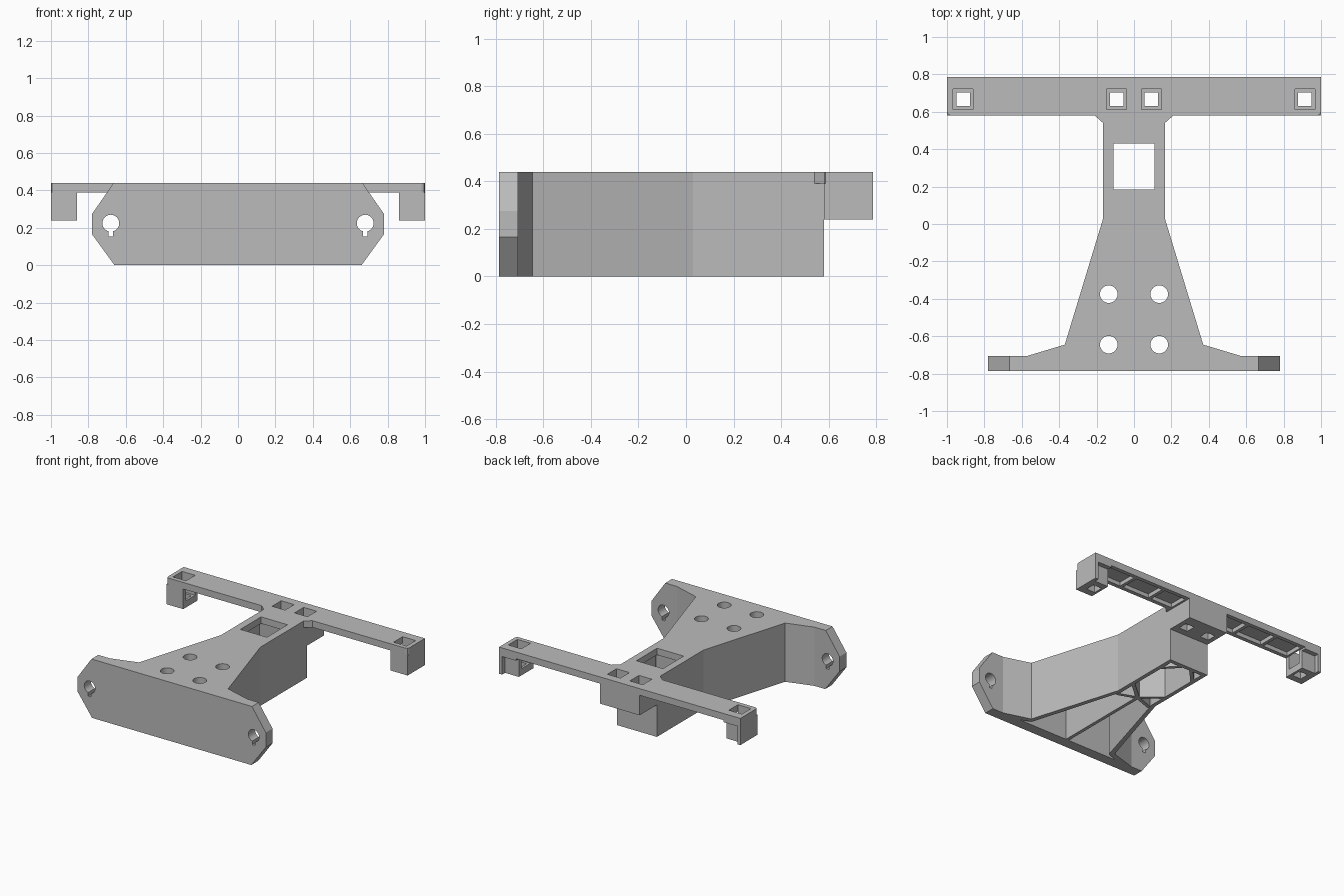
import bpy, bmesh, math
from mathutils import Vector

if "Cube" in bpy.data.objects:
    bpy.data.objects.remove(bpy.data.objects["Cube"], do_unlink=True)

grey = bpy.data.materials.new("plain grey")
grey.use_nodes = True
grey.diffuse_color = (0.5, 0.5, 0.5, 1)
grey.node_tree.nodes["Principled BSDF"].inputs["Base Color"].default_value = (0.5, 0.5, 0.5, 1)


def prism(name, points, low, high, axis="z"):
    """Extrude a 2D outline along z (outline in x, y) or along y (outline in x, z)."""
    place = (lambda a, b, c: (a, b, c)) if axis == "z" else (lambda a, b, c: (a, c, b))
    bm = bmesh.new()
    face = bm.faces.new([bm.verts.new(place(a, b, low)) for a, b in points])
    new = bmesh.ops.extrude_face_region(bm, geom=[face])["geom"]
    verts = [g for g in new if isinstance(g, bmesh.types.BMVert)]
    bmesh.ops.translate(bm, verts=verts, vec=Vector(place(0, 0, high - low)))
    bmesh.ops.recalc_face_normals(bm, faces=bm.faces)
    mesh = bpy.data.meshes.new(name)
    bm.to_mesh(mesh)
    bm.free()
    mesh.materials.append(grey)
    ob = bpy.data.objects.new(name, mesh)
    bpy.context.scene.collection.objects.link(ob)
    return ob


def box(name, x0, x1, y0, y1, z0, z1):
    return prism(name, [(x0, y0), (x1, y0), (x1, y1), (x0, y1)], z0, z1)


def circle(cx, cy, r, n=32):
    return [(cx + r * math.cos(math.tau * i / n), cy + r * math.sin(math.tau * i / n)) for i in range(n)]


def mirrored(half):
    return half + [(-x, y) for x, y in reversed(half)]


def strip(name, a, b, width, z0, z1):
    """Thin upright wall from point a to point b."""
    a, b = Vector(a), Vector(b)
    d = (b - a).normalized() * width / 2
    n = Vector((-d.y, d.x))
    return prism(name, [tuple(p) for p in (a + n, b + n, b - n, a - n)], z0, z1)


def cut(ob, cutters):
    """Subtract the cutters, bake the result and remove them."""
    for c in cutters:
        c.hide_render = True
        mod = ob.modifiers.new("cut", "BOOLEAN")
        mod.operation, mod.solver, mod.object = "DIFFERENCE", "EXACT", c
    bpy.context.view_layer.update()
    baked = bpy.data.meshes.new_from_object(ob.evaluated_get(bpy.context.evaluated_depsgraph_get()))
    ob.modifiers.clear()
    ob.data = baked
    for c in cutters:
        bpy.data.objects.remove(c, do_unlink=True)


def square(x, half, z0, z1):
    return box("cutter", x - half, x + half, HOLE_Y - half, HOLE_Y + half, z0, z1)


TOP, DECK, LEG = 0.44, 0.39, 0.24
FRONT, PLATE, NECK, BACK = -0.785, -0.705, 0.58, 0.785
HOLE_Y, POCKET, HOLE = 0.667, 0.054, 0.036
SIDES = (-1, 1)

# Front plate with clipped ends and keyholes
plate = prism("front_plate", mirrored([(0.66, 0), (0.78, 0.165), (0.78, 0.275), (0.665, TOP)]),
              FRONT, PLATE, "y")
cutters = []
for s in SIDES:
    cutters.append(prism("cutter", circle(s * 0.68, 0.225, 0.045), -1, 0, "y"))
    cutters.append(box("cutter", s * 0.68 - 0.012, s * 0.68 + 0.012, -1, 0, 0.155, 0.21))
cut(plate, cutters)

# Tapered body, hollow underneath, with window and round holes in the deck
body = prism("body_shell", mirrored([(0.57, PLATE), (0.37, -0.645), (0.165, 0.03), (0.165, NECK)]), 0, TOP)
cutters = [
    prism("cutter", mirrored([(0.46, -0.72), (0.342, -0.672), (0.135, 0.025), (0.135, 0.55)]), -0.1, DECK),
    box("cutter", -0.11, 0.11, 0.185, 0.43, 0.3, 0.5)]
for s in SIDES:
    for y in (-0.375, -0.645):
        cutters.append(prism("cutter", circle(s * 0.135, y, 0.047), 0.3, 0.5))
cut(body, cutters)

# Stiffening ribs inside the body
strip("centre_rib", (0, PLATE), (0, 0.05), 0.025, 0, DECK)
for s in SIDES:
    strip("fork_rib", (0, 0.04), (s * 0.14, 0.16), 0.025, 0, DECK)
    strip("cross_rib", (0, 0.04), (s * 0.14, -0.01), 0.025, 0, DECK)
    strip("corner_rib", (s * 0.14, 0.45), (s * 0.04, 0.555), 0.025, 0, DECK)

# Rear bar with channels below and square holes
r = 0.02
corner = [(1 - r + r * math.sin(a), NECK + r - r * math.cos(a)) for a in (0, math.pi / 4, math.pi / 2)]
bar = prism("rear_bar", mirrored(corner + [(1, BACK)]), DECK, TOP)
hole_xs = [s * x for s in SIDES for x in (0.093, 0.914)]
cutters = [square(x, POCKET, 0.3, 0.5) for x in hole_xs]
for s in SIDES:
    for x0, x1 in ((0.18, 0.36), (0.385, 0.61), (0.635, 0.845)):
        a, b = sorted((s * x0, s * x1))
        cutters.append(box("cutter", a, b, NECK + 0.03, BACK - 0.03, 0.3, 0.42))
cut(bar, cutters)

# Centre socket block under the bar
block = box("centre_block", -0.165, 0.165, NECK, BACK, LEG, DECK)
for s in SIDES:
    cut(block, [square(s * 0.093, POCKET, 0.29, 0.5), square(s * 0.093, HOLE, 0.1, 0.35)])

for s in SIDES:
    # End leg with socket and a shallow recess on its back
    a, b = sorted((s * 0.86, s * 1.0))
    leg = box("end_leg", a, b, NECK, BACK, LEG, DECK)
    a, b = sorted((s * 0.85, s * 0.975))
    cut(leg, [square(s * 0.914, POCKET, 0.29, 0.5), square(s * 0.914, HOLE, 0.1, 0.35),
              box("cutter", a, b, BACK - 0.035, 0.9, 0.1, 0.375)])
    # Small gusset where the neck meets the bar
    prism("gusset", [(s * 0.165, 0.54), (s * 0.21, NECK), (s * 0.165, NECK)], DECK, TOP)
